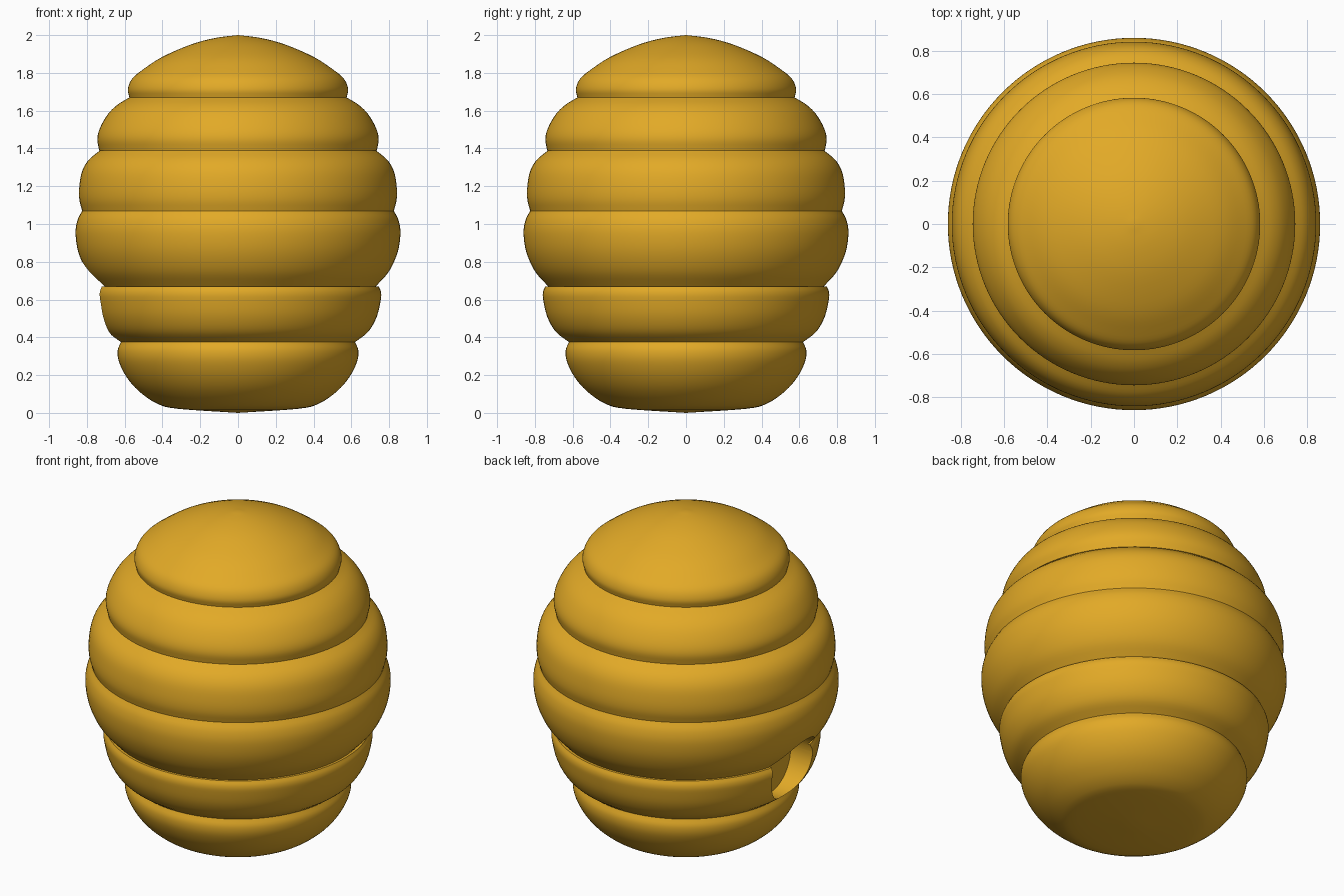
import bpy, bmesh, math
from mathutils import Matrix, Vector

if "Cube" in bpy.data.objects:
    bpy.data.objects.remove(bpy.data.objects["Cube"])

SEGMENTS = 128

amber = bpy.data.materials.new("honey_amber")
amber.diffuse_color = (0.76, 0.40, 0.02, 1.0)
amber.use_nodes = True
amber.node_tree.nodes["Principled BSDF"].inputs["Base Color"].default_value = amber.diffuse_color

# Bulging bands from bottom to top, as (radius, height)
BANDS = [
    [(0, 0), (.32, .022), (.43, .05), (.525, .115), (.59, .19), (.63, .27), (.637, .33), (.62, .375)],
    [(.62, .375), (.69, .43), (.735, .51), (.756, .6), (.757, .64), (.745, .67)],
    [(.73, .67), (.80, .75), (.845, .85), (.86, .95), (.85, 1.02), (.825, 1.07)],
    [(.825, 1.07), (.84, 1.13), (.84, 1.2), (.825, 1.28), (.79, 1.34), (.73, 1.39)],
    [(.735, 1.39), (.745, 1.45), (.73, 1.51), (.69, 1.58), (.64, 1.63), (.575, 1.67)],
    [(.575, 1.67), (.583, 1.715), (.56, 1.77), (.5, 1.82), (.4, 1.885), (.25, 1.95), (.12, 1.985), (0, 2)],
]


def smooth_curve(points, steps=4):
    """Catmull-Rom curve through the points."""
    p = [Vector(q) for q in points]
    p = [2 * p[0] - p[1]] + p + [2 * p[-1] - p[-2]]
    out = []
    for i in range(1, len(p) - 2):
        a, b, c, d = p[i - 1:i + 3]
        for s in range(steps):
            t = s / steps
            out.append(0.5 * (2 * b + (c - a) * t + (2 * a - 5 * b + 4 * c - d) * t * t
                              + (3 * b - a - 3 * c + d) * t ** 3))
    out.append(p[-2])
    return out


def finish(name, bm):
    mesh = bpy.data.meshes.new(name)
    bmesh.ops.recalc_face_normals(bm, faces=bm.faces)
    bm.to_mesh(mesh)
    bm.free()
    mesh.materials.append(amber)
    obj = bpy.data.objects.new(name, mesh)
    bpy.context.collection.objects.link(obj)
    return obj


# Hive body: one lathe of all bands
profile = []
for band in BANDS:
    for q in smooth_curve(band):
        if not profile or (q - profile[-1]).length > 1e-4:
            profile.append(q)
bm = bmesh.new()
rings = []
for r, z in profile:
    if r < 1e-4:
        rings.append([bm.verts.new((0, 0, z))] * SEGMENTS)
    else:
        rings.append([bm.verts.new((r * math.cos(math.tau * k / SEGMENTS),
                                    r * math.sin(math.tau * k / SEGMENTS), z))
                      for k in range(SEGMENTS)])
for lo, hi in zip(rings, rings[1:]):
    for k in range(SEGMENTS):
        n = (k + 1) % SEGMENTS
        bm.faces.new(list(dict.fromkeys((lo[k], lo[n], hi[n], hi[k]))))
hive = finish("hive_body", bm)

# Round entrance pocket drilled into the -x side
bm = bmesh.new()
bmesh.ops.create_cone(bm, cap_ends=True, segments=64, radius1=.198, radius2=.198, depth=.5,
                      matrix=Matrix.Translation((-.83, 0, .605)) @ Matrix.Rotation(math.pi / 2, 4, 'Y'))
cutter = finish("entrance_cutter", bm)
cutter.hide_render = True

cut = hive.modifiers.new("entrance", 'BOOLEAN')
cut.operation = 'DIFFERENCE'
cut.solver = 'EXACT'
cut.object = cutter
bpy.ops.object.select_all(action='DESELECT')
hive.select_set(True)
bpy.context.view_layer.objects.active = hive
bpy.ops.object.modifier_apply(modifier=cut.name)
bpy.data.objects.remove(cutter)
bpy.ops.object.shade_smooth_by_angle(angle=math.radians(30))
